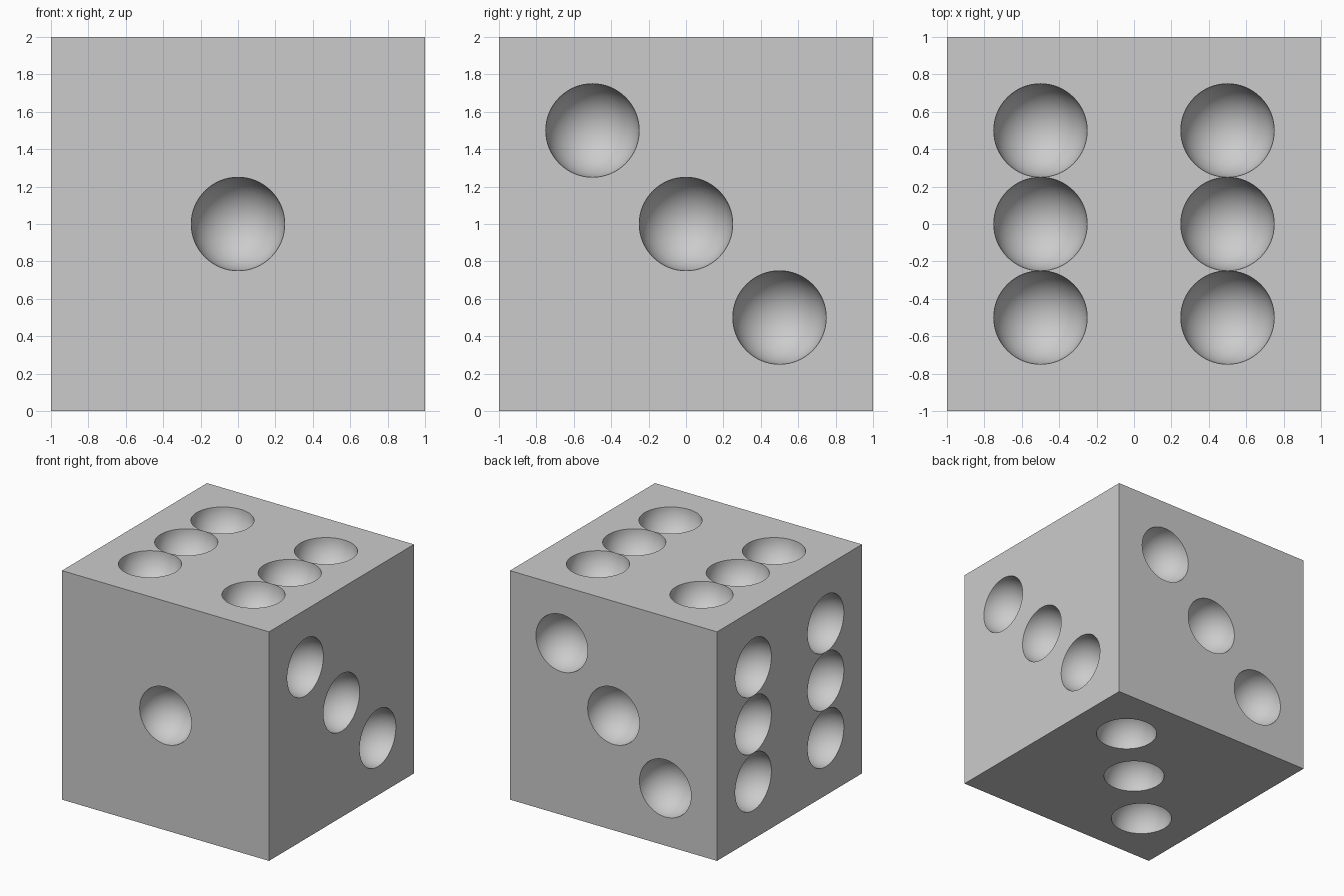
import bpy, bmesh, math
from mathutils import Matrix, Vector

if "Cube" in bpy.data.objects:
    bpy.data.objects.remove(bpy.data.objects["Cube"], do_unlink=True)

SEGMENTS = 64          # around each pip
RADIUS = 0.25          # pip radius, also the size of a grid cell
X, Y, Z = Vector((1, 0, 0)), Vector((0, 1, 0)), Vector((0, 0, 1))

# Pip layouts, in steps of half a unit across and up each side
ONE = [(0, 0)]
THREE = [(-1, 1), (0, 0), (1, -1)]
SIX = [(u, v) for u in (-1, 1) for v in (-1, 0, 1)]

# Each side: across direction, up direction, pips
SIDES = [(X, Z, ONE), (-X, Z, THREE), (Y, Z, THREE),
         (-Y, Z, SIX), (X, Y, SIX), (X, -Y, THREE)]


def add_hollow(bm, frame, u, v):
    """Half-sphere dent, facing out of the side."""
    place = frame @ Matrix.Translation((u / 2, v / 2, 1))
    verts = bmesh.ops.create_uvsphere(bm, u_segments=SEGMENTS, v_segments=SEGMENTS // 2,
                                      radius=RADIUS)["verts"]
    bmesh.ops.delete(bm, geom=[p for p in verts if p.co.z > 0.001], context="VERTS")
    verts = [p for p in verts if p.is_valid]
    faces = list({f for p in verts for f in p.link_faces})
    bmesh.ops.reverse_faces(bm, faces=faces)
    bmesh.ops.transform(bm, matrix=place, verts=verts)


def cell_outline(i, j, pips):
    """Square cell, or the corner left over beside a round pip."""
    cu, cv = (-1 + RADIUS * (k + 0.5) for k in (i, j))
    pu, pv = round(cu * 2), round(cv * 2)
    h = RADIUS / 2
    if (pu, pv) not in pips:
        return [(cu - h, cv - h), (cu + h, cv - h), (cu + h, cv + h), (cu - h, cv + h)]
    du, dv = cu - pu / 2, cv - pv / 2
    start = math.floor(math.atan2(dv, du) / (math.pi / 2)) * math.pi / 2
    outline = [(cu + math.copysign(h, du), cv + math.copysign(h, dv))]
    for k in range(SEGMENTS // 4, -1, -1):
        a = start + k * math.tau / SEGMENTS
        outline.append((pu / 2 + RADIUS * math.cos(a), pv / 2 + RADIUS * math.sin(a)))
    return outline


# Build the six sides and their hollows
bm = bmesh.new()
for across, up, pips in SIDES:
    out = across.cross(up)
    frame = Matrix.Translation(Z) @ Matrix((across, up, out)).transposed().to_4x4()
    for i in range(8):
        for j in range(8):
            outline = cell_outline(i, j, pips)
            bm.faces.new([bm.verts.new(frame @ Vector((u, v, 1))) for u, v in outline])
    for u, v in pips:
        add_hollow(bm, frame, u, v)
bmesh.ops.remove_doubles(bm, verts=bm.verts, dist=0.0005)

mesh = bpy.data.meshes.new("die")
bm.to_mesh(mesh)
bm.free()
die = bpy.data.objects.new("die", mesh)
bpy.context.collection.objects.link(die)

# One plain grey
grey = bpy.data.materials.new("light_grey")
grey.use_nodes = True
colour = (0.6, 0.6, 0.6, 1)
grey.diffuse_color = colour
grey.node_tree.nodes["Principled BSDF"].inputs["Base Color"].default_value = colour
mesh.materials.append(grey)

# Smooth hollows, crisp rims and cube edges
bpy.ops.object.select_all(action="DESELECT")
die.select_set(True)
bpy.context.view_layer.objects.active = die
bpy.ops.object.shade_smooth_by_angle(angle=math.radians(30))
